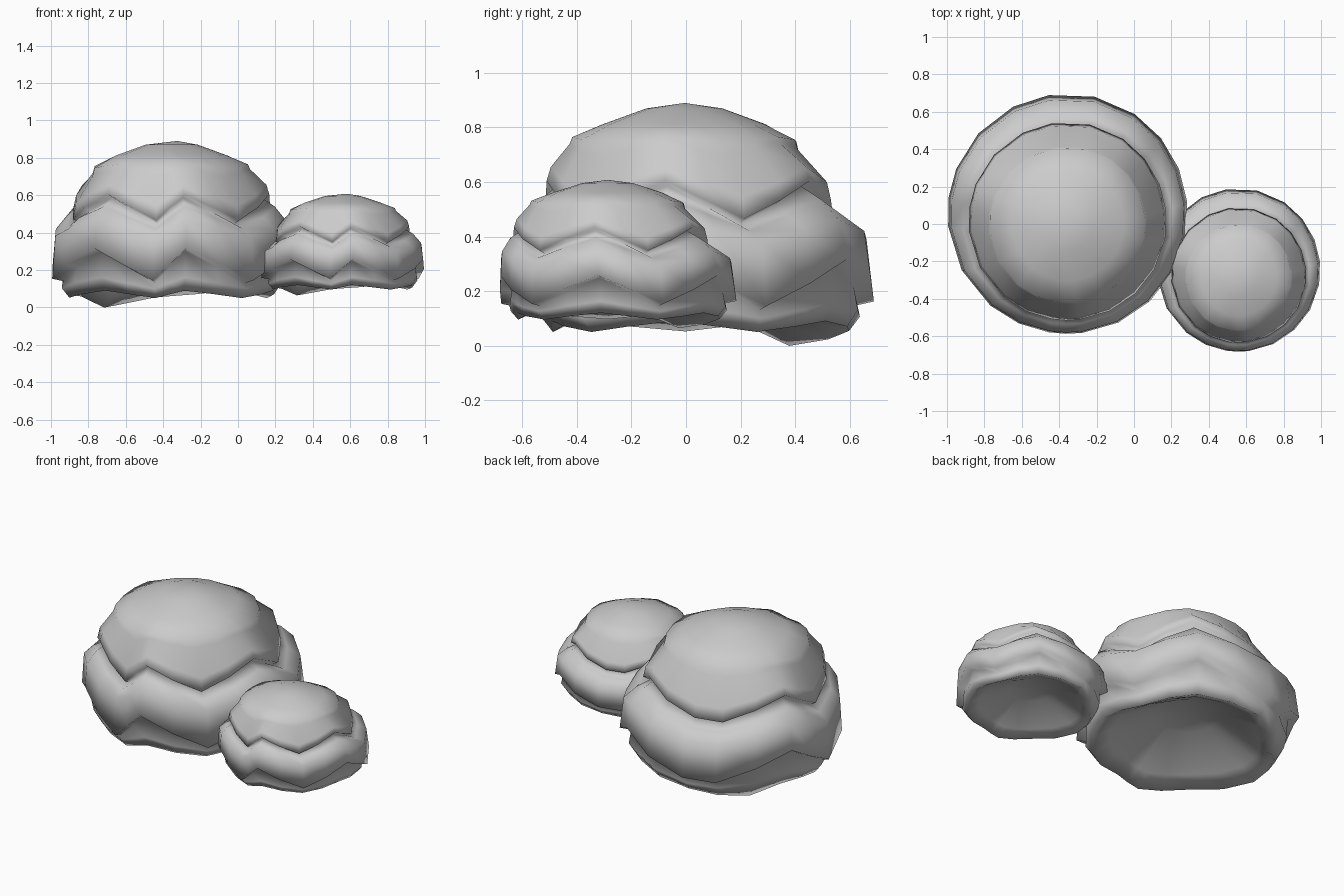
import bpy, bmesh
from math import radians, sin, cos

# Directions around the bush (degrees) and hem level there: 1 peak, -1 valley
ZIG = [(-10, 1), (6, 0), (22, -1), (39, 0), (56, 1), (77, 0), (99, -.8),
       (117, -.9), (138, .1), (158, 1), (172, 0), (186, -.9), (208, 0),
       (230, 1), (246, 0), (261, -1), (269, 0), (277, 1), (295, 0),
       (313, -1), (331, 0)]

# Rings from crown to underside: radius, centre y, height, zigzag height, dip
RINGS = [
    (0.14, 0.00, 0.870, 0.00, 0.00),
    (0.30, 0.00, 0.812, 0.00, 0.00),
    (0.415, 0.00, 0.755, 0.01, 0.00),
    (0.425, 0.00, 0.720, 0.02, 0.00),   # crown edge
    (0.515, 0.02, 0.600, 0.055, 0.00),
    (0.530, 0.02, 0.535, 0.07, 0.00),   # top hem
    (0.490, 0.02, 0.515, 0.07, 0.00),
    (0.560, 0.03, 0.480, 0.06, 0.00),
    (0.625, 0.05, 0.420, 0.04, 0.00),
    (0.642, 0.06, 0.230, 0.085, 0.00),  # middle hem
    (0.575, 0.06, 0.215, 0.085, 0.00),
    (0.590, 0.06, 0.130, 0.03, 0.02),
    (0.550, 0.06, 0.070, 0.02, 0.073),  # bottom hem
    (0.450, 0.06, 0.120, 0.01, 0.04),
    (0.190, 0.05, 0.265, 0.00, 0.00),
]
DIP = 138  # direction where the bottom hem reaches the ground


def bush(name, loc, scale):
    bm = bmesh.new()
    n = len(ZIG)
    loops = []
    for r, cy, z, amp, dip in RINGS:
        loop = []
        for deg, w in ZIG:
            a = radians(deg)
            d = dip * max(0, 1 - abs(deg - DIP) / 35)
            rr = r - d * 0.9
            loop.append(bm.verts.new((rr * cos(a), cy + rr * sin(a),
                                      z + amp * w - d)))
        loops.append(loop)
    for up, low in zip(loops, loops[1:]):
        for i in range(n):
            j = (i + 1) % n
            bm.faces.new((up[i], low[i], low[j], up[j]))
    # crown and hollow underside
    crown = bm.verts.new((0.03, 0, 0.89))
    base = bm.verts.new((0, 0.05, 0.265))
    for i in range(n):
        j = (i + 1) % n
        bm.faces.new((crown, loops[0][i], loops[0][j]))
        bm.faces.new((base, loops[-1][j], loops[-1][i]))
    bmesh.ops.recalc_face_normals(bm, faces=bm.faces)
    for f in bm.faces:
        f.smooth = True
    me = bpy.data.meshes.new(name)
    bm.to_mesh(me)
    bm.free()
    ob = bpy.data.objects.new(name, me)
    ob.location = loc
    ob.scale = scale
    bpy.context.collection.objects.link(ob)
    return ob


bush("large_bush", (-0.355, -0.005, 0), (1, 1, 1))
bush("small_bush", (0.56, -0.287, 0.065), (0.68, 0.68, 0.61))
